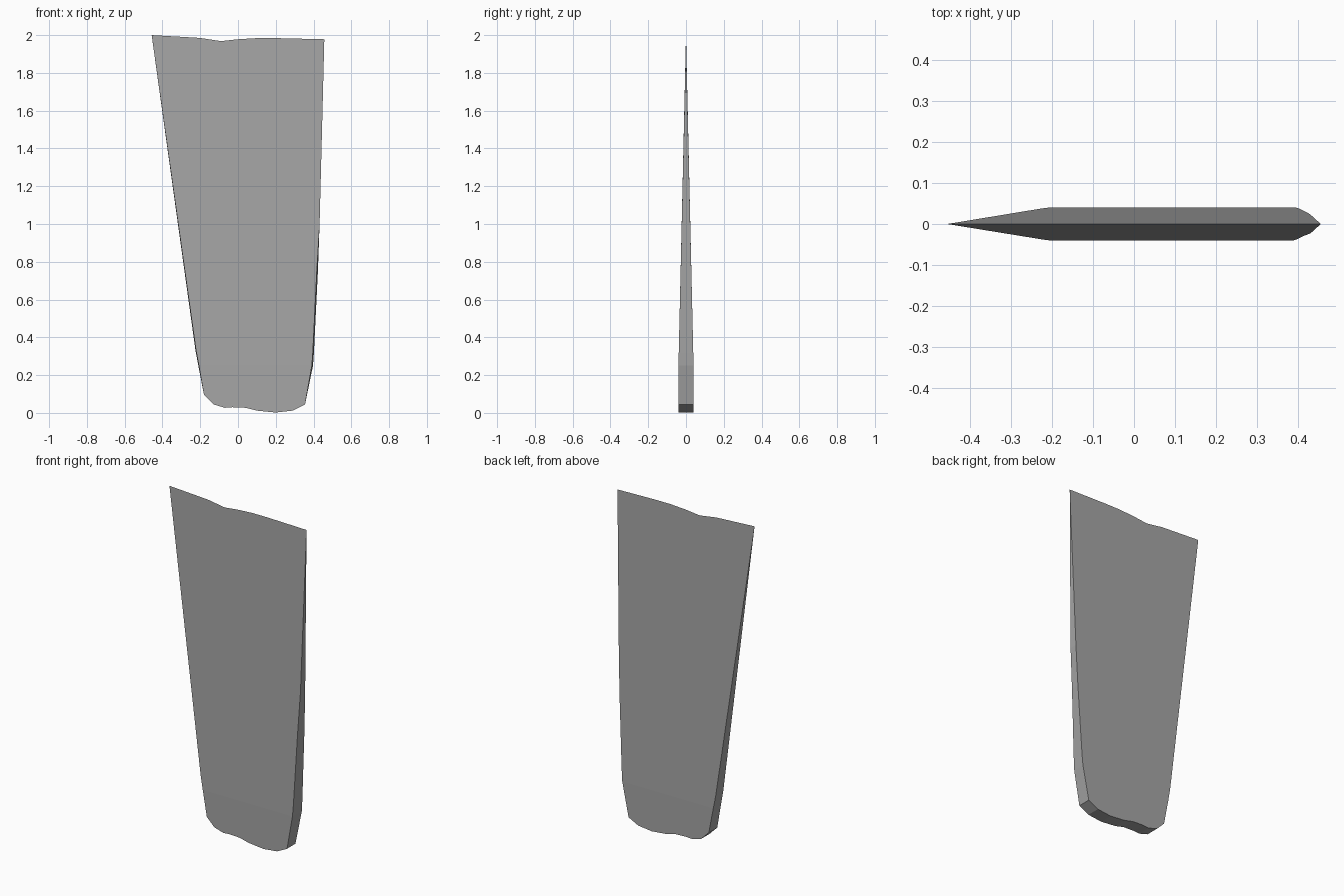
import bpy

cube = bpy.data.objects.get("Cube")
if cube:
    bpy.data.objects.remove(cube, do_unlink=True)

HALF = 0.04    # half thickness of the thick lower end
BEND = 0.25    # height where the taper to the sharp top begins

# Single colour
grey = bpy.data.materials.new("plain grey")
grey.use_nodes = True
colour = (0.38, 0.38, 0.38, 1)
grey.diffuse_color = colour
grey.node_tree.nodes["Principled BSDF"].inputs["Base Color"].default_value = colour

# Outline as (x, z): sharp wavy top, right edge, worn bottom, left edge
top = [(-.457, 2), (-.2, 1.985), (-.09, 1.968), (0, 1.978),
       (.1, 1.984), (.2, 1.984), (.457, 1.978)]
right = [(.432, 1), (.423, .75), (.402, .32)]
right_bend = (.397, BEND)
bottom = [(.355, .045), (.29, .012), (.2, .002), (.1, .012), (.04, .027),
          (-.03, .03), (-.07, .027), (-.13, .045), (-.18, .095)]
left_bend = (-.21, BEND)
left = [(-.225, .33)]

body = right + [right_bend] + bottom + [left_bend] + left
n_top, n = len(top), len(body)


def half_thickness(z):
    return HALF * min(1, (1.98 - z) / (1.98 - BEND))


def side(sign):
    """Body outline on one face; the front long edges are slightly narrower."""
    points = []
    for x, z in body:
        trim = 0.006 if sign < 0 and .1 < z < .9 else 0
        points.append((x - trim if x > 0 else x + trim / 2,
                       sign * half_thickness(z), z))
    return points


verts = [(x, 0, z) for x, z in top] + side(-1) + side(1)
front = list(range(n_top, n_top + n))
back = [i + n for i in front]
ridge = list(range(n_top))
a, b = body.index(right_bend), body.index(left_bend)

# Tapered upper face and flat lower face, front and back
faces = []
for loop, flip in ((front, True), (back, False)):
    for face in (ridge + loop[:a + 1] + loop[b:], loop[a:b + 1]):
        faces.append(face[::-1] if flip else face)

# Rim joining front and back, closing to the sharp top corners
for i in range(n - 1):
    faces.append([front[i], front[i + 1], back[i + 1], back[i]])
faces.append([ridge[-1], front[0], back[0]])
faces.append([ridge[0], back[-1], front[-1]])

mesh = bpy.data.meshes.new("tapered_blade")
mesh.from_pydata(verts, [], faces)
mesh.materials.append(grey)
mesh.validate()
blade = bpy.data.objects.new("tapered_blade", mesh)
bpy.context.collection.objects.link(blade)

# Consistent outward normals
import bmesh
bm = bmesh.new()
bm.from_mesh(mesh)
bmesh.ops.recalc_face_normals(bm, faces=bm.faces)
bm.to_mesh(mesh)
bm.free()
